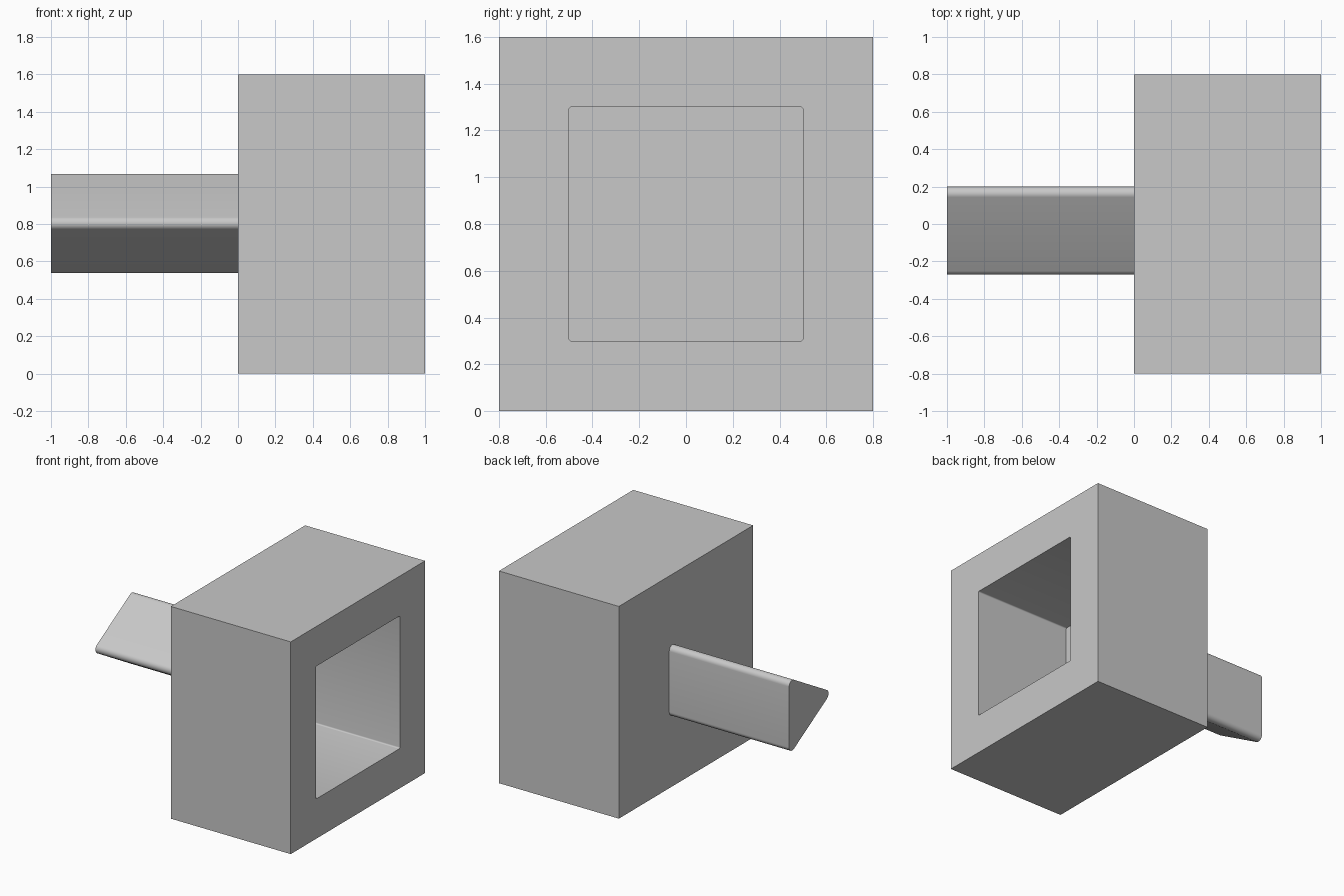
import bpy
import bmesh
import math
from mathutils import Vector

default_cube = bpy.data.objects.get("Cube")
if default_cube:
    bpy.data.objects.remove(default_cube, do_unlink=True)

# One plain grey for the whole model
grey = bpy.data.materials.new("light_grey")
grey.use_nodes = True
grey.diffuse_color = (0.58, 0.58, 0.58, 1)
grey.node_tree.nodes["Principled BSDF"].inputs["Base Color"].default_value = grey.diffuse_color


def finish(bm, name):
    """Turn a bmesh into a named object, smooth with sharp edges."""
    bmesh.ops.recalc_face_normals(bm, faces=bm.faces)
    mesh = bpy.data.meshes.new(name)
    bm.to_mesh(mesh)
    bm.free()
    mesh.materials.append(grey)
    obj = bpy.data.objects.new(name, mesh)
    bpy.context.collection.objects.link(obj)
    bpy.ops.object.select_all(action='DESELECT')
    obj.select_set(True)
    bpy.context.view_layer.objects.active = obj
    bpy.ops.object.shade_smooth_by_angle(angle=math.radians(32))
    return obj


# Block with a square pocket sunk into its left face
bm = bmesh.new()
bmesh.ops.create_cube(bm, size=1)
bmesh.ops.scale(bm, vec=(1, 1.6, 1.6), verts=bm.verts)
bmesh.ops.translate(bm, vec=(0.5, 0, 0.8), verts=bm.verts)
side = max(bm.faces, key=lambda f: f.calc_center_median().x)
bmesh.ops.inset_region(bm, faces=[side], thickness=0.3, use_even_offset=True)
extruded = bmesh.ops.extrude_discrete_faces(bm, faces=[side])
pocket_floor = extruded["faces"][0]
bmesh.ops.translate(bm, vec=(-0.8, 0, 0), verts=pocket_floor.verts)

# Very small fillets on the four pocket corners
corners = [e for e in bm.edges
           if abs((e.verts[0].co - e.verts[1].co).normalized().x) > 0.99
           and abs(e.verts[0].co.y) < 0.6]
bmesh.ops.bevel(bm, geom=corners, offset=0.01, segments=4,
                profile=0.5, affect='EDGES')
finish(bm, "hollow_block")

# Rounded triangular handle, its flat side to the back
side_length, radius, steps = 0.455, 0.038, 12
reach = side_length / math.sqrt(3)
centre = Vector((-1, 0.2 - radius - reach / 2, 0.803))
bm = bmesh.new()
outline = []
for corner in range(3):
    heading = math.pi + corner * math.tau / 3
    for i in range(steps + 1):
        angle = heading + (i / steps - 0.5) * math.tau / 3
        outline.append(bm.verts.new(centre + Vector((
            0,
            reach * math.cos(heading) + radius * math.cos(angle),
            reach * math.sin(heading) + radius * math.sin(angle)))))
cap = bm.faces.new(outline)
end = bmesh.ops.extrude_face_region(bm, geom=[cap], use_keep_orig=True)
bmesh.ops.translate(bm, vec=(1, 0, 0),
                    verts=[v for v in end["geom"] if isinstance(v, bmesh.types.BMVert)])
finish(bm, "triangular_handle")
